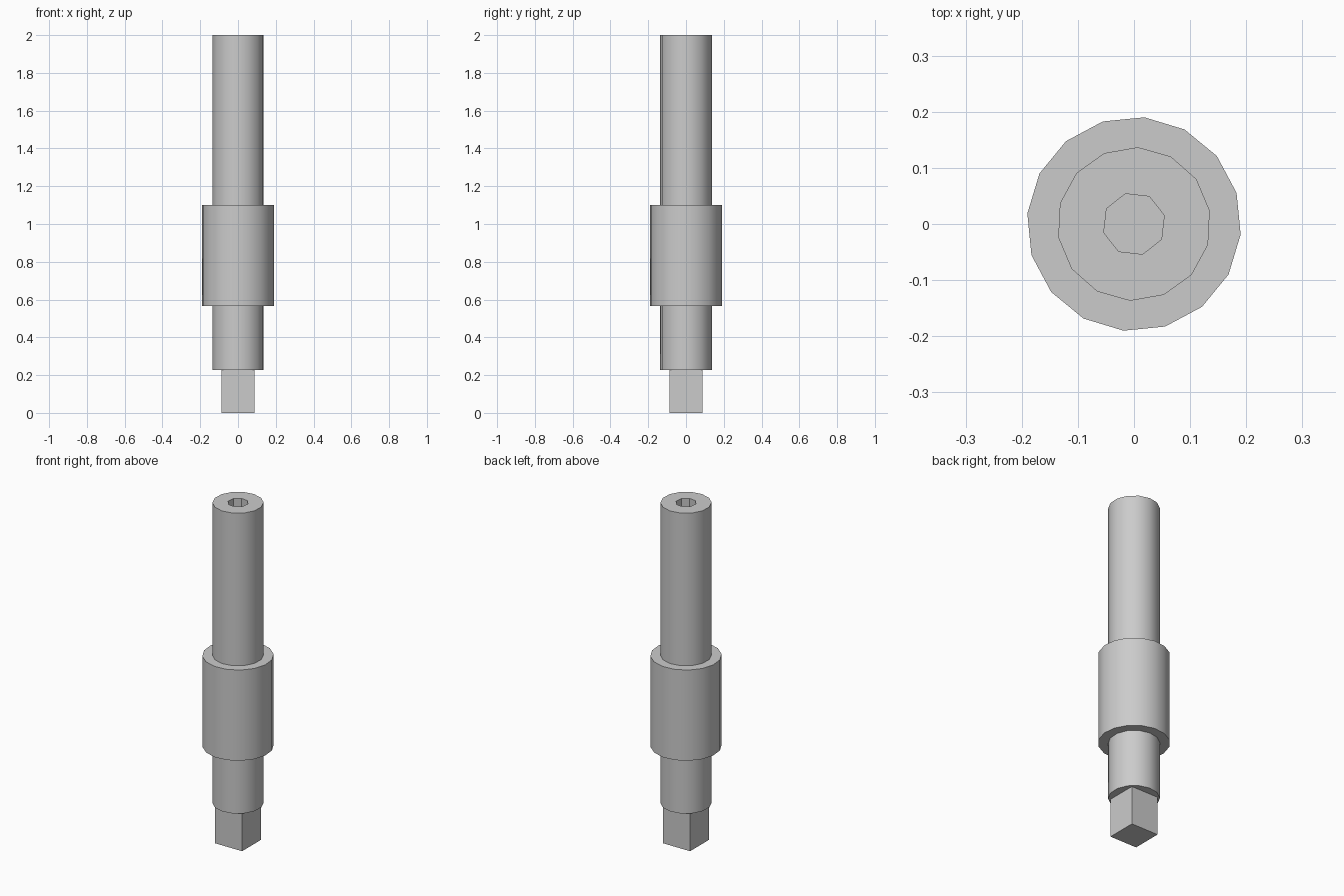
import bpy
import bmesh
from math import cos, sin, radians, tau

default_cube = bpy.data.objects.get("Cube")
if default_cube:
    bpy.data.objects.remove(default_cube, do_unlink=True)

# Single plain metal colour
steel = bpy.data.materials.new("steel_grey")
steel.use_nodes = True
colour = (0.6, 0.6, 0.6, 1.0)
steel.diffuse_color = colour
steel.node_tree.nodes["Principled BSDF"].inputs["Base Color"].default_value = colour


def prism(name, sides, radius, turn, bottom, top):
    """Upright regular prism whose first corner sits at the given turn."""
    bm = bmesh.new()
    angles = [radians(turn) + tau * i / sides for i in range(sides)]
    rim = [bm.verts.new((radius * cos(a), radius * sin(a), bottom)) for a in angles]
    base = bm.faces.new(rim)
    raised = bmesh.ops.extrude_face_region(bm, geom=[base], use_keep_orig=True)
    lifted = [v for v in raised["geom"] if isinstance(v, bmesh.types.BMVert)]
    bmesh.ops.translate(bm, verts=lifted, vec=(0, 0, top - bottom))
    bmesh.ops.recalc_face_normals(bm, faces=bm.faces)
    mesh = bpy.data.meshes.new(name)
    bm.to_mesh(mesh)
    bm.free()
    mesh.materials.append(steel)
    part = bpy.data.objects.new(name, mesh)
    bpy.context.collection.objects.link(part)
    return part


def activate(part):
    bpy.ops.object.select_all(action="DESELECT")
    part.select_set(True)
    bpy.context.view_layer.objects.active = part


# Long shaft, wide collar and square drive end
shaft = prism("shaft", 14, 0.137, 10, 0.228, 2.0)
collar = prism("collar", 16, 0.191, -5.6, 0.565, 1.10)
drive = prism("square_drive", 4, 0.125, 45, 0.0, 0.228)

# Eight-sided socket sunk into the top of the shaft
cutter = prism("socket_cutter", 8, 0.056, 16, 1.7, 2.1)
cutter.hide_render = True
socket = shaft.modifiers.new("socket", "BOOLEAN")
socket.operation = "DIFFERENCE"
socket.solver = "EXACT"
socket.object = cutter
activate(shaft)
bpy.ops.object.modifier_apply(modifier=socket.name)
bpy.data.objects.remove(cutter, do_unlink=True)

# Rounded sides shade smoothly while rims and flats stay sharp
for part in (shaft, collar, drive):
    activate(part)
    bpy.ops.object.shade_smooth_by_angle(angle=radians(30))
